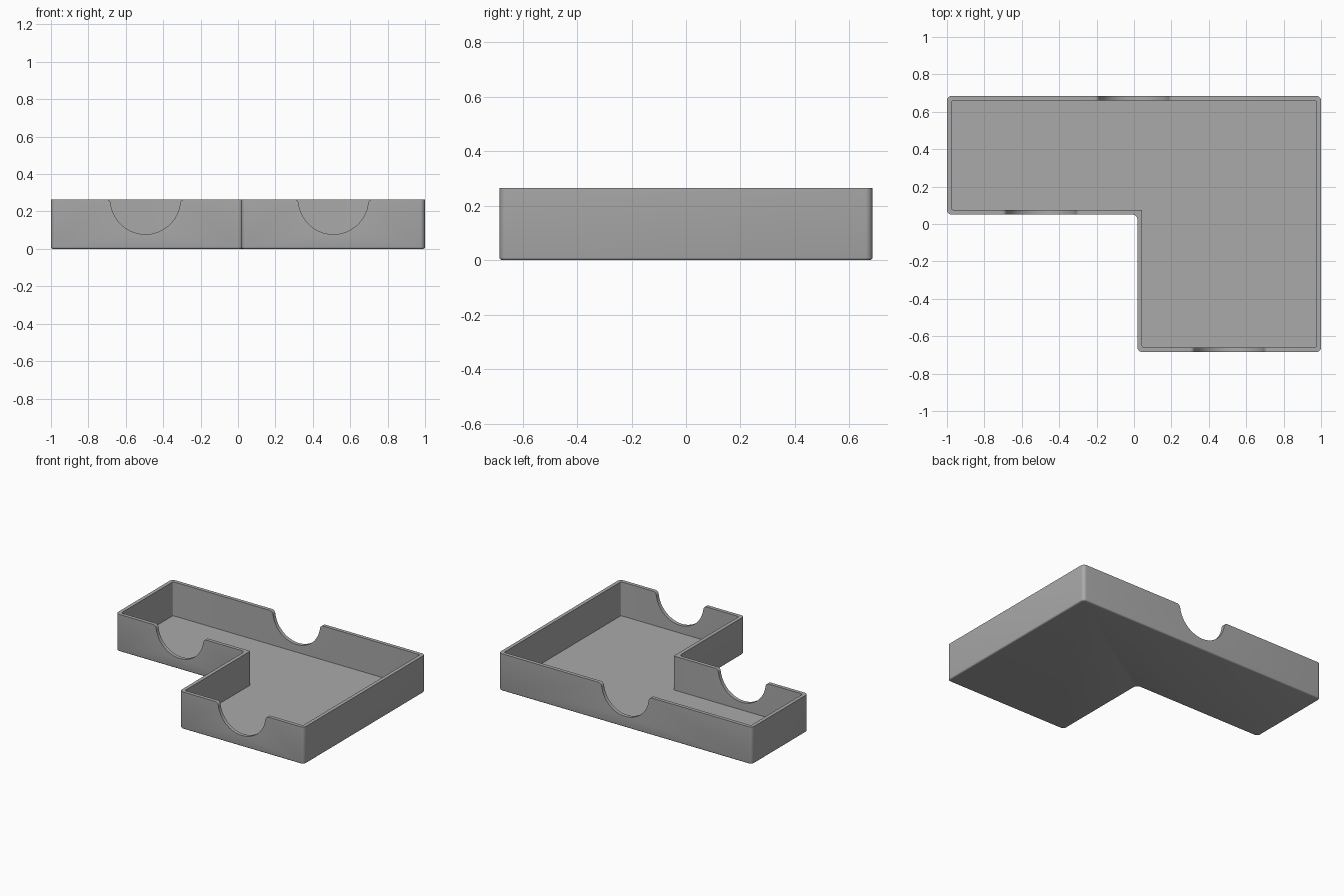
import bpy, bmesh, math
from mathutils import Vector

cube = bpy.data.objects.get("Cube")
if cube:
    bpy.data.objects.remove(cube, do_unlink=True)

HEIGHT, WALL, FLOOR = 0.265, 0.026, 0.023

grey = bpy.data.materials.new("mid grey")
grey.use_nodes = True
colour = (0.4, 0.4, 0.4, 1)
grey.diffuse_color = colour
grey.node_tree.nodes["Principled BSDF"].inputs["Base Color"].default_value = colour


def rounded(corners, radius, steps=6):
    """Round every right-angled corner of a closed outline."""
    out = []
    for i, c in enumerate(corners):
        p = Vector(c)
        a = (Vector(corners[i - 1]) - p).normalized() * radius
        b = (Vector(corners[(i + 1) % len(corners)]) - p).normalized() * radius
        for k in range(steps + 1):
            t = math.pi / 2 * k / steps
            out.append(p + a * (1 - math.sin(t)) + b * (1 - math.cos(t)))
    return out


def l_outline(inset):
    """Corners of the L shape, moved inward by the inset."""
    d = inset
    return [(-1 + d, 0.05 + d), (0.018 + d, 0.05 + d), (0.018 + d, -0.685 + d),
            (1 - d, -0.685 + d), (1 - d, 0.685 - d), (-1 + d, 0.685 - d)]


def prism(name, points, direction, bottom_bevel=0):
    """Extrude a closed outline of 3D points along a direction."""
    bm = bmesh.new()
    face = bm.faces.new([bm.verts.new(p) for p in points])
    top = bmesh.ops.extrude_face_region(bm, geom=[face], use_keep_orig=True)
    verts = [g for g in top["geom"] if isinstance(g, bmesh.types.BMVert)]
    bmesh.ops.translate(bm, verts=verts, vec=direction)
    bmesh.ops.recalc_face_normals(bm, faces=bm.faces)
    if bottom_bevel:
        bmesh.ops.bevel(bm, geom=list(face.edges), offset=bottom_bevel,
                        segments=3, profile=0.5, affect='EDGES')
    mesh = bpy.data.meshes.new(name)
    bm.to_mesh(mesh)
    bm.free()
    mesh.materials.append(grey)
    obj = bpy.data.objects.new(name, mesh)
    bpy.context.collection.objects.link(obj)
    return obj


def notch_cutter(x, y):
    """Half-round finger notch with softened lips, cut through a wall along y."""
    r, f = 0.187, 0.025
    d = math.sqrt((r + f) ** 2 - f ** 2)
    a = math.asin(f / (r + f))
    half = []
    for k in range(6):                       # lip
        t = math.pi / 2 + (math.pi / 2 - a) * k / 5
        half.append((d + f * math.cos(t), HEIGHT - f + f * math.sin(t)))
    for k in range(1, 17):                   # bowl
        t = -a - (math.pi / 2 - a) * k / 16
        half.append((r * math.cos(t), HEIGHT + r * math.sin(t)))
    half.insert(0, (d, HEIGHT + 0.1))
    profile = half + [(-u, v) for u, v in reversed(half[:-1])]
    points = [(x + u, y - 0.05, v) for u, v in profile]
    return prism("notch_cutter", points, (0, 0.1, 0))


# L-shaped tray body
outer = [(p.x, p.y, 0) for p in rounded(l_outline(0), 0.026)]
tray = prism("tray", outer, (0, 0, HEIGHT), 0.01)

# Hollow inside and finger notches
inner = [(p.x, p.y, FLOOR) for p in rounded(l_outline(WALL), 0.008)]
cutters = [prism("cavity_cutter", inner, (0, 0, HEIGHT))]
cutters += [notch_cutter(x, y) for x, y in
            ((-0.495, 0.063), (0.51, -0.672), (0, 0.672))]
for cutter in cutters:
    cutter.hide_render = True
    mod = tray.modifiers.new(cutter.name, 'BOOLEAN')
    mod.operation, mod.solver, mod.object = 'DIFFERENCE', 'EXACT', cutter

bpy.ops.object.select_all(action='DESELECT')
tray.select_set(True)
bpy.context.view_layer.objects.active = tray
for mod in list(tray.modifiers):
    bpy.ops.object.modifier_apply(modifier=mod.name)
for cutter in cutters:
    bpy.data.objects.remove(cutter, do_unlink=True)
bpy.ops.object.shade_smooth_by_angle(angle=math.radians(32))
